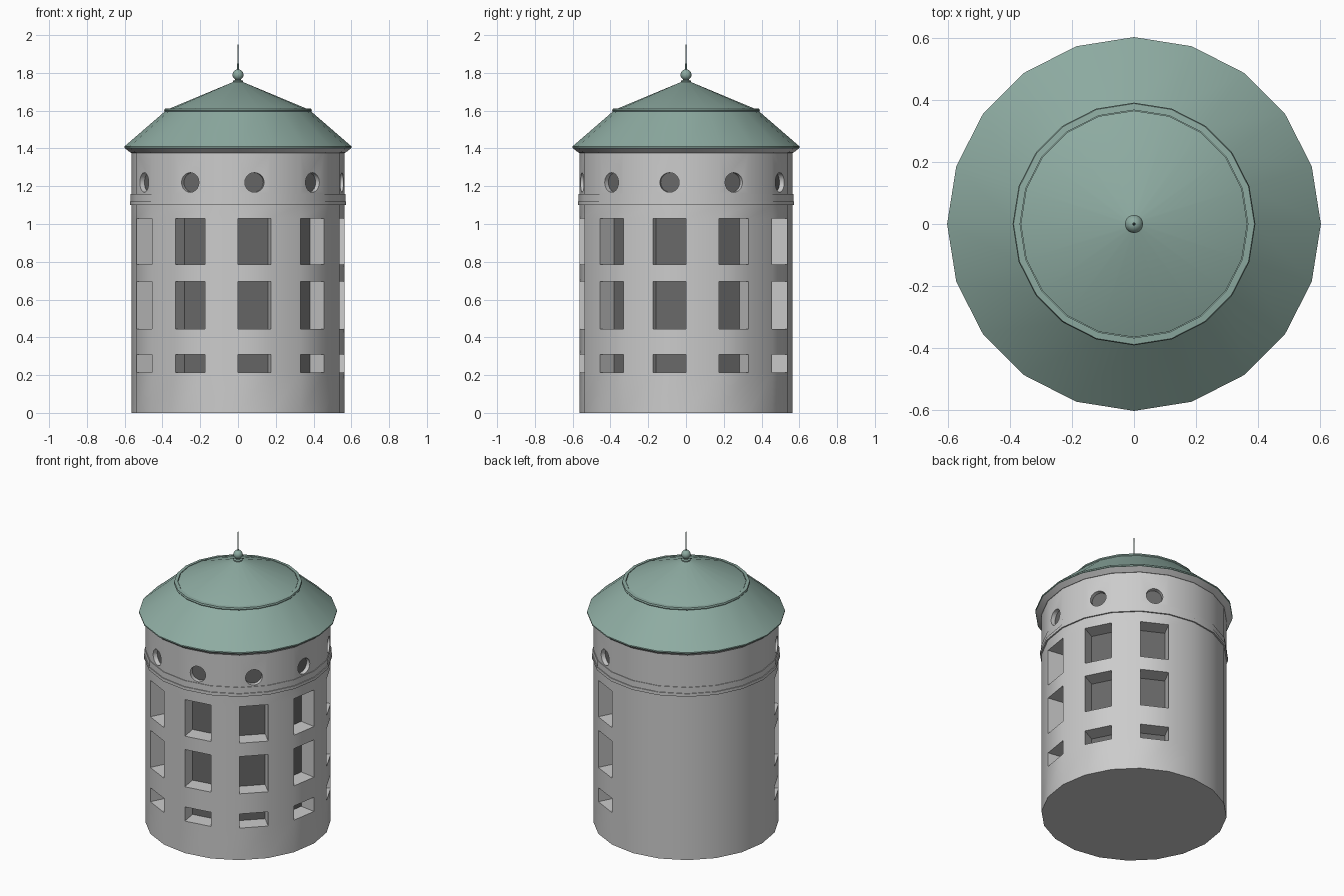
import bpy, bmesh
from math import sin, cos, radians
from mathutils import Vector, Matrix

if "Cube" in bpy.data.objects:
    bpy.data.objects.remove(bpy.data.objects["Cube"])

SIDES = 20
STEP = 360 / SIDES
R = 0.564
COLUMNS = [-4, -2, 0, 2, 4, 6, 8]      # wall facets that carry windows (from the front)
LEVELS = [0, 0.215, 0.31, 0.445, 0.695, 0.785, 1.03, 1.10]
WINDOW_ROWS = [1, 3, 5]


def material(name, rgb):
    m = bpy.data.materials.new(name)
    m.diffuse_color = (*rgb, 1)
    m.use_nodes = True
    m.node_tree.nodes["Principled BSDF"].inputs["Base Color"].default_value = m.diffuse_color
    return m


GREEN = material("green_copper", (0.27, 0.41, 0.36))
DARK = material("dark_pane", (0.14, 0.14, 0.14))


def at(r, deg, z):
    return Vector((r * sin(radians(deg)), -r * cos(radians(deg)), z))


def finish(bm, name, mats=(), smooth=True, recalc=True):
    if recalc:
        bmesh.ops.recalc_face_normals(bm, faces=bm.faces)
    me = bpy.data.meshes.new(name)
    bm.to_mesh(me)
    bm.free()
    ob = bpy.data.objects.new(name, me)
    bpy.context.collection.objects.link(ob)
    for m in mats:
        me.materials.append(m)
    if smooth:
        shade(ob)
    return ob


def activate(ob):
    bpy.ops.object.select_all(action='DESELECT')
    ob.select_set(True)
    bpy.context.view_layer.objects.active = ob


def shade(ob):
    activate(ob)
    bpy.ops.object.shade_smooth_by_angle(angle=radians(25))


def lathe(name, profile, mats=(), sides=SIDES, smooth=True):
    """Closed turned solid from (radius, z) points, bottom to top."""
    bm = bmesh.new()
    rings = []
    for r, z in profile:
        n = sides if r > 0 else 1
        rings.append([bm.verts.new(at(r, i * 360 / sides, z)) for i in range(n)])
    for a, b in zip(rings, rings[1:]):
        for i in range(sides):
            j = (i + 1) % sides
            if len(b) == 1:
                bm.faces.new((a[i], a[j], b[0]))
            elif len(a) == 1:
                bm.faces.new((a[0], b[j], b[i]))
            else:
                bm.faces.new((a[i], a[j], b[j], b[i]))
    for ring in (rings[0], rings[-1]):
        if len(ring) > 1:
            bm.faces.new(ring)
    return finish(bm, name, mats, smooth)


# Main wall with recessed window bays
bm = bmesh.new()
rings = [[bm.verts.new(at(R, i * STEP, z)) for i in range(SIDES)] for z in LEVELS]
bays = {c % SIDES for c in COLUMNS}
for k in range(len(LEVELS) - 1):
    for i in range(SIDES):
        j = (i + 1) % SIDES
        quad = [rings[k][i], rings[k][j], rings[k + 1][j], rings[k + 1][i]]
        if k in WINDOW_ROWS and i in bays:
            inward = at(-0.107, (i + 0.5) * STEP, 0)
            inner = [bm.verts.new(v.co + inward) for v in quad]
            for s in range(4):
                t = (s + 1) % 4
                bm.faces.new((quad[s], quad[t], inner[t], inner[s]))
            bm.faces.new(inner).material_index = 1
        else:
            bm.faces.new(quad)
bm.faces.new(rings[0][::-1])
bm.faces.new(rings[-1])
stone = bpy.data.materials.new("stone")
stone.diffuse_color = (0.8, 0.8, 0.8, 1)
stone.use_nodes = True
stone.node_tree.nodes["Principled BSDF"].inputs["Base Color"].default_value = stone.diffuse_color
finish(bm, "tower_wall", [stone, DARK])

# String course bands
lathe("string_course", [(R, 1.10), (0.573, 1.10), (0.573, 1.12), (0.568, 1.12),
                        (0.568, 1.16), (R, 1.16)])

# Upper wall with round openings
upper = lathe("upper_wall", [(R, 1.16), (R, 1.385)], smooth=False)
APOTHEM = R * cos(radians(STEP / 2))
cut, panes = bmesh.new(), bmesh.new()
for c in COLUMNS:
    ang = (c + 0.5) * STEP
    turn = Matrix.Rotation(radians(ang), 4, 'Z') @ Matrix.Rotation(radians(90), 4, 'X')
    bmesh.ops.create_cone(cut, cap_ends=True, segments=20, radius1=0.052, radius2=0.052,
                          depth=0.06, matrix=Matrix.Translation(at(APOTHEM, ang, 1.22)) @ turn)
    bmesh.ops.create_circle(panes, cap_ends=True, segments=20, radius=0.052,
                            matrix=Matrix.Translation(at(APOTHEM - 0.028, ang, 1.22)) @ turn)
cutter = finish(cut, "round_cutter", smooth=False)
cutter.hide_render = True
finish(panes, "round_panes", [DARK], smooth=False, recalc=False)
mod = upper.modifiers.new("openings", 'BOOLEAN')
mod.operation = 'DIFFERENCE'
mod.solver = 'EXACT'
mod.object = cutter
activate(upper)
bpy.ops.object.modifier_apply(modifier=mod.name)
bpy.data.objects.remove(cutter)
shade(upper)

# Eaves, lower roof skirt and upper cone
lathe("eaves", [(0.555, 1.375), (0.57, 1.378), (0.597, 1.40), (0.56, 1.402)])
lathe("roof_skirt", [(0.59, 1.398), (0.602, 1.402), (0.602, 1.41), (0.388, 1.595),
                     (0.391, 1.60), (0.388, 1.61), (0.367, 1.612), (0.367, 1.602)], [GREEN])
lathe("roof_cone", [(0.365, 1.598), (0.365, 1.61), (0.025, 1.752)], [GREEN])

# Finial: collar, ball and needle
lathe("finial_collar", [(0.027, 1.748), (0.027, 1.758), (0.016, 1.762), (0.016, 1.775)], [GREEN])
bm = bmesh.new()
bmesh.ops.create_uvsphere(bm, u_segments=20, v_segments=12, radius=0.029,
                          matrix=Matrix.Translation((0, 0, 1.79)))
finish(bm, "finial_ball", [GREEN])
lathe("finial_needle", [(0.005, 1.81), (0, 2.0)], [GREEN], sides=8)
